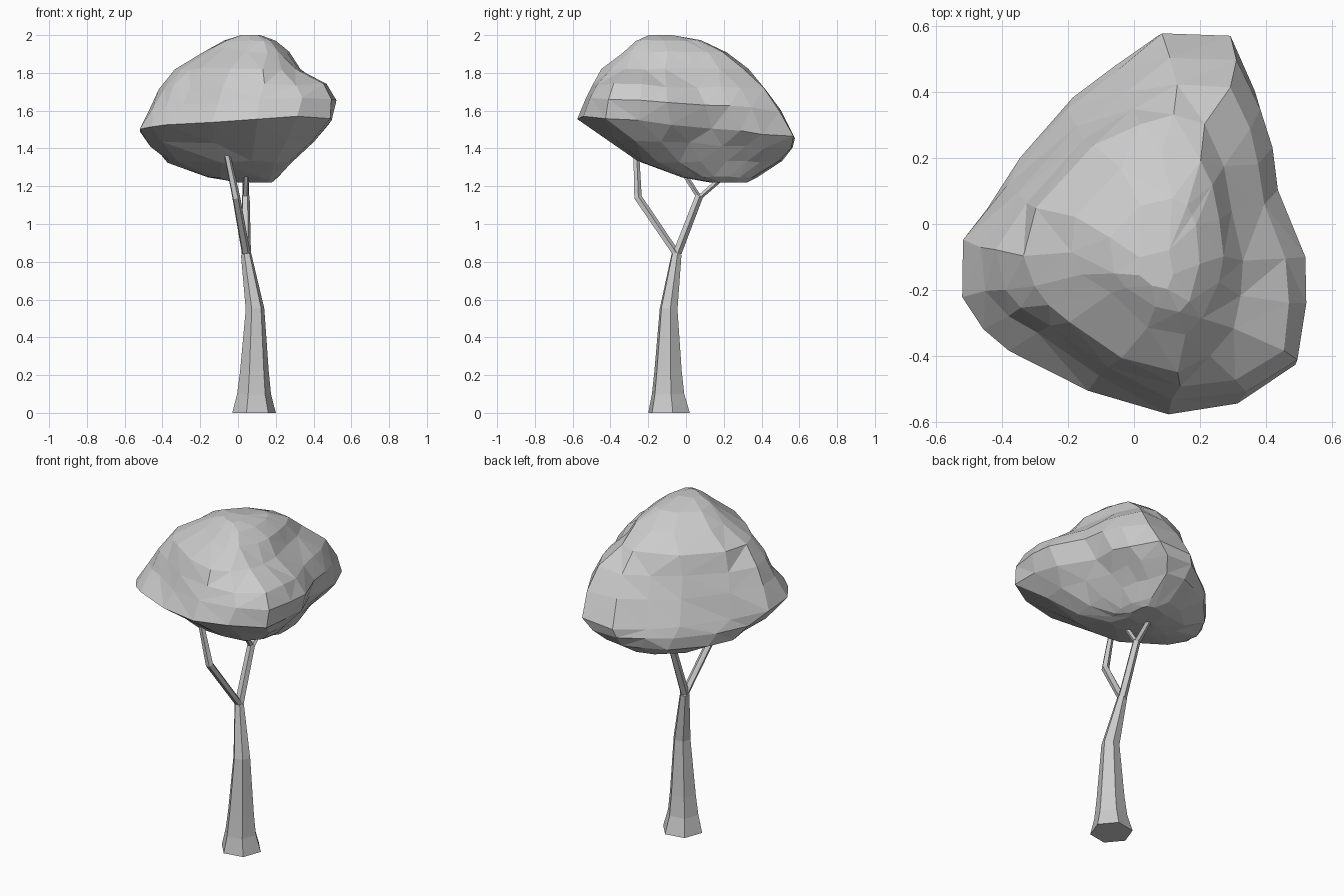
import bpy, bmesh, random
from mathutils import Vector
from math import sin, cos, pi, exp, radians

random.seed(4)
cube = bpy.data.objects.get("Cube")
if cube:
    bpy.data.objects.remove(cube)

grey = bpy.data.materials.new("plain grey")
grey.use_nodes = True
tone = (0.6, 0.6, 0.6, 1)
grey.diffuse_color = tone
grey.node_tree.nodes["Principled BSDF"].inputs["Base Color"].default_value = tone


def skin(name, rings):
    """Join rings of points with triangles, closing both ends."""
    bm = bmesh.new()
    loops = [[bm.verts.new(p) for p in ring] for ring in rings]
    count = len(loops[0])
    for low, high in zip(loops, loops[1:]):
        for i in range(count):
            j = (i + 1) % count
            bm.faces.new((low[i], low[j], high[j], high[i]))
    for cap in (loops[0], loops[-1]):
        bm.faces.new(cap)
    bmesh.ops.recalc_face_normals(bm, faces=bm.faces)
    bmesh.ops.triangulate(bm, faces=[f for f in bm.faces if len(f.verts) == 4])
    mesh = bpy.data.meshes.new(name)
    bm.to_mesh(mesh)
    bm.free()
    mesh.materials.append(grey)
    obj = bpy.data.objects.new(name, mesh)
    bpy.context.collection.objects.link(obj)
    return obj


def limb(name, path, sides):
    """Tapered faceted tube along (point, radius) pairs."""
    rings = []
    up = Vector((0, 0, 1))
    for n, (point, radius) in enumerate(path):
        before = Vector(path[max(n - 1, 0)][0])
        after = Vector(path[min(n + 1, len(path) - 1)][0])
        turn = up.rotation_difference(after - before) if n else up.rotation_difference(up)
        angles = [2 * pi * i / sides + radians(10) for i in range(sides)]
        rings.append([Vector(point) + turn @ Vector((radius * cos(a), radius * sin(a), 0))
                      for a in angles])
    return skin(name, rings)


# Trunk and branches
fork = (0.043, -0.05, 0.84)
limb("trunk", [((0.085, -0.09, 0), 0.117), ((0.085, -0.095, 0.1), 0.091),
               ((0.087, -0.095, 0.22), 0.077), ((0.09, -0.092, 0.55), 0.05),
               (fork, 0.028)], 6)
limb("front_branch", [(fork, 0.024), ((-0.01, -0.255, 1.14), 0.022),
                      ((-0.065, -0.265, 1.4), 0.016)], 5)
limb("back_branch", [(fork, 0.026), ((0.04, 0.07, 1.15), 0.022)], 5)
limb("front_twig", [((0.04, 0.07, 1.14), 0.017), ((0.045, -0.04, 1.31), 0.012)], 5)
limb("back_twig", [((0.04, 0.07, 1.14), 0.02), ((0.04, 0.23, 1.28), 0.015)], 5)

# Canopy: the plan outline is fitted to a box at each level, rounder near both ends
outline = [(-.51, -.05), (-.52, -.22), (-.46, -.31), (-.37, -.38), (-.13, -.51),
           (.11, -.57), (.33, -.54), (.5, -.43), (.52, -.25), (.51, -.08), (.43, .13),
           (.41, .28), (.38, .4), (.3, .57), (.1, .57), (-.05, .46), (-.2, .35), (-.37, .13)]
# height, x range, y range, tilt, roundness
levels = [(1.22, -.01, .18, .13, .32, 0, 1), (1.25, -.17, .22, -.03, .38, 0, 1),
          (1.33, -.38, .3, -.26, .51, 0, .4), (1.42, -.46, .41, -.4, .56, .4, .1),
          (1.5, -.52, .5, -.57, .57, 1, 0), (1.62, -.49, .52, -.54, .5, .6, 0),
          (1.72, -.44, .47, -.5, .42, .3, .15), (1.82, -.35, .33, -.45, .33, 0, .6),
          (1.91, -.2, .27, -.34, .22, 0, .9), (1.97, -.08, .2, -.27, .08, 0, 1),
          (2.0, .01, .12, -.2, -.07, 0, 1)]
rings = []
for z, x0, x1, y0, y1, tilt, roundness in levels:
    wobble = 0.009 * (x1 - x0)
    ring = []
    for ox, oy in outline:
        flat = Vector((ox / .52, oy / .57))
        oval = flat.normalized()
        # flatter front right shoulder above the rim
        if z > 1.6 and ox < 0 and oy < 0:
            flat *= 1 - 0.25 * oval.x * oval.y
            oval *= 1 - 0.25 * oval.x * oval.y
        oval.x += 0.35 * abs(oval.y) * (1 - oval.x ** 2)
        u, v = flat.lerp(oval, roundness)
        x = (x0 + x1 + u * (x1 - x0)) / 2
        y = (y0 + y1 + v * (y1 - y0)) / 2
        lift = tilt * (0.05 * x - 0.1 * y)
        # hollow on the left flank, under the shelf
        hollow = 0.05 * exp(-((y - .05) / .15) ** 2 - ((z - 1.45) / .08) ** 2) if x > .2 else 0
        ring.append(Vector((x - hollow, y, z + lift))
                    + Vector([random.uniform(-wobble, wobble) for _ in range(3)]))
    rings.append(ring)
canopy = skin("canopy", rings)
facets = canopy.modifiers.new("irregular facets", 'DECIMATE')
facets.ratio = 0.8
